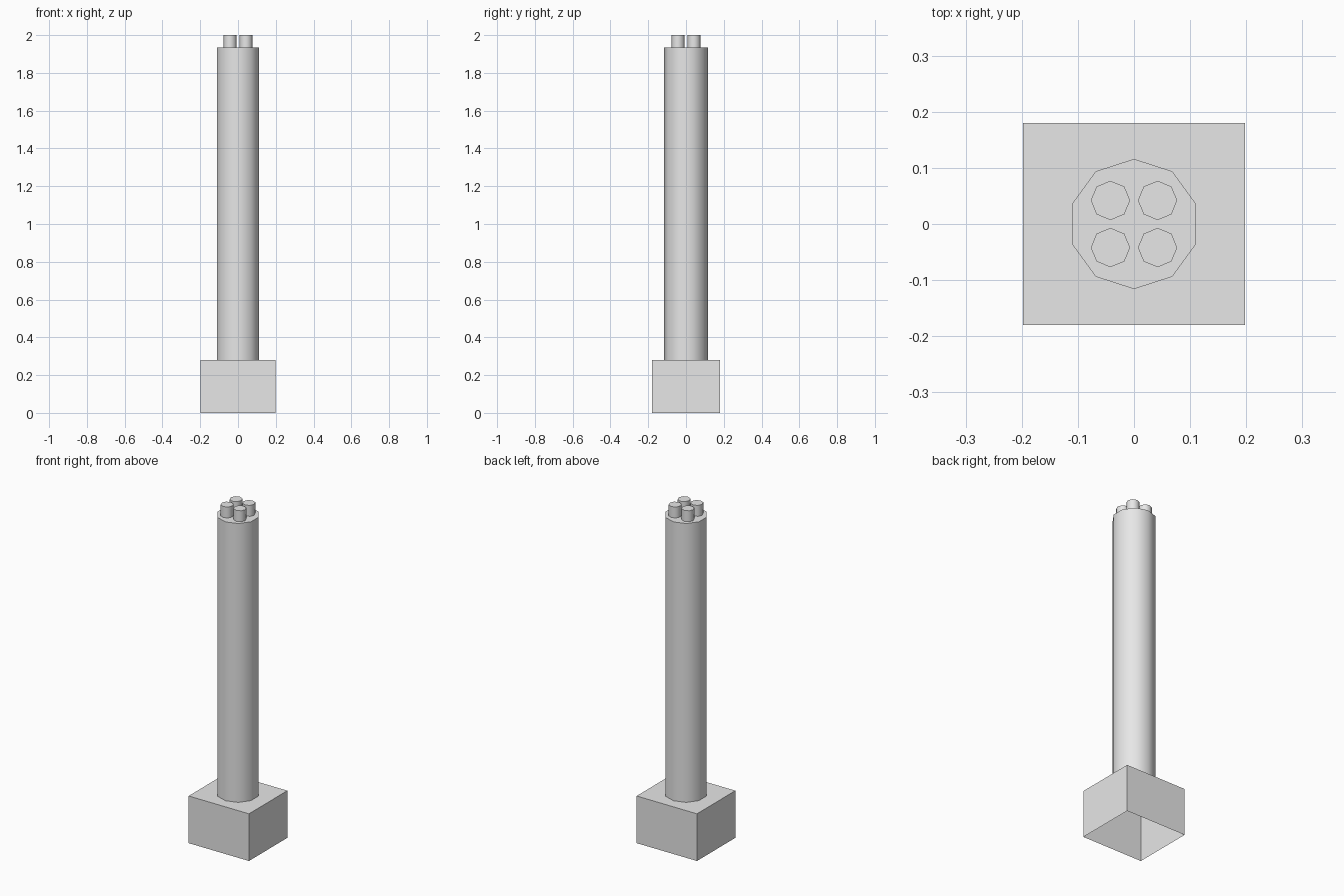
import bpy, bmesh, math
from mathutils import Matrix

old = bpy.data.objects.get("Cube")
if old:
    bpy.data.objects.remove(old, do_unlink=True)

grey = bpy.data.materials.new("light grey")
grey.use_nodes = True
grey.diffuse_color = (0.8, 0.8, 0.8, 1)
grey.node_tree.nodes["Principled BSDF"].inputs["Base Color"].default_value = (0.8, 0.8, 0.8, 1)


def finish(name, bm):
    mesh = bpy.data.meshes.new(name)
    bm.to_mesh(mesh)
    bm.free()
    mesh.materials.append(grey)
    obj = bpy.data.objects.new(name, mesh)
    bpy.context.collection.objects.link(obj)
    return obj


def column(name, x, y, radius, sides, bottom, top):
    bm = bmesh.new()
    place = Matrix.Translation((x, y, (bottom + top) / 2)) @ Matrix.Rotation(math.pi / 2, 4, "Z")
    bmesh.ops.create_cone(bm, cap_ends=True, segments=sides, radius1=radius,
                          radius2=radius, depth=top - bottom, matrix=place)
    # Start the sides at a corner on the y axis
    shift = max(bm.verts, key=lambda v: v.co.y).co.x - x
    if abs(shift) > 0.001:
        bmesh.ops.rotate(bm, verts=bm.verts, cent=(x, y, 0),
                         matrix=Matrix.Rotation(math.pi / sides, 3, "Z"))
    obj = finish(name, bm)
    bpy.ops.object.select_all(action="DESELECT")
    obj.select_set(True)
    bpy.context.view_layer.objects.active = obj
    bpy.ops.object.shade_smooth_by_angle(angle=math.radians(50))
    return obj


# Base block, hollow and open underneath
BASE_TOP, SHAFT_TOP = 0.28, 1.935
bm = bmesh.new()
bmesh.ops.create_cube(bm, size=1, matrix=Matrix.Translation((0, 0, BASE_TOP / 2))
                      @ Matrix.Diagonal((0.396, 0.36, BASE_TOP, 1)))
bmesh.ops.delete(bm, geom=[f for f in bm.faces if f.normal.z < -0.5], context="FACES_ONLY")
finish("base_block", bm)

# Tall ten-sided shaft
column("chimney_shaft", 0, 0, 0.116, 10, BASE_TOP, SHAFT_TOP)

# Four flues standing on top
for y, depth in ((-0.042, "front"), (0.042, "back")):
    for x, side in ((-0.042, "right"), (0.042, "left")):
        column(f"{depth}_{side}_flue", x, y, 0.035, 8, SHAFT_TOP, 2.0)
